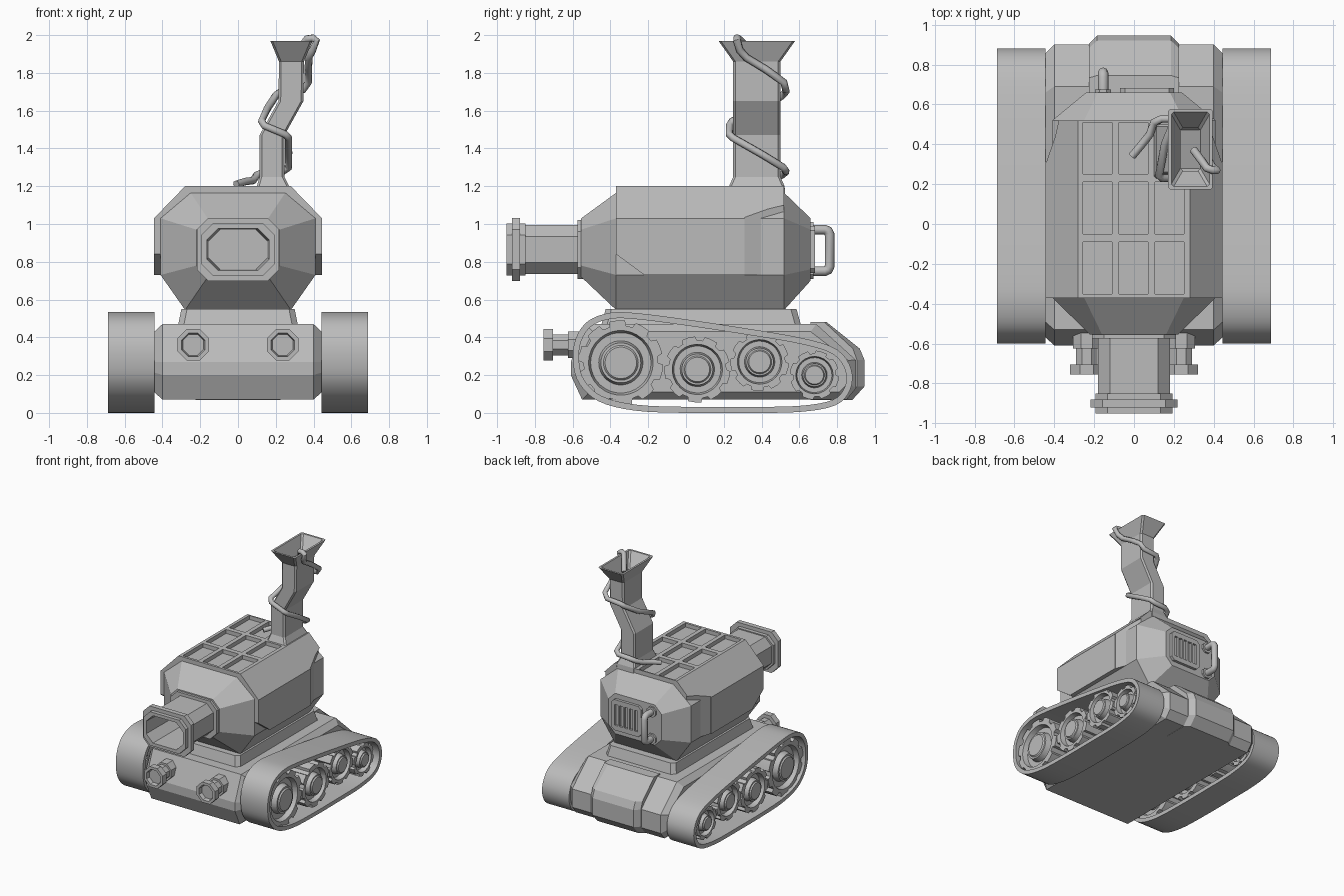
import bpy, bmesh, math
from mathutils import Vector

if "Cube" in bpy.data.objects:
    bpy.data.objects.remove(bpy.data.objects["Cube"])

grey = bpy.data.materials.new("plain grey")
grey.diffuse_color = (0.5, 0.5, 0.5, 1)
grey.use_nodes = True
grey.node_tree.nodes["Principled BSDF"].inputs["Base Color"].default_value = grey.diffuse_color


def finish(name, bm):
    bmesh.ops.recalc_face_normals(bm, faces=bm.faces)
    me = bpy.data.meshes.new(name)
    bm.to_mesh(me)
    bm.free()
    me.materials.append(grey)
    ob = bpy.data.objects.new(name, me)
    bpy.context.collection.objects.link(ob)
    return ob


def add_loft(bm, rings, closed=False):
    """Skin a list of point rings; cap both ends unless the loft is closed."""
    vs = [[bm.verts.new(p) for p in r] for r in rings]
    n = len(vs[0])
    pairs = list(zip(vs, vs[1:])) + ([(vs[-1], vs[0])] if closed else [])
    for a, b in pairs:
        for i in range(n):
            j = (i + 1) % n
            bm.faces.new((a[i], a[j], b[j], b[i]))
    if not closed:
        bm.faces.new(vs[0])
        bm.faces.new(vs[-1])


def loft(name, rings, closed=False):
    bm = bmesh.new()
    add_loft(bm, rings, closed)
    return finish(name, bm)


def at_x(x, pts): return [(x, a, b) for a, b in pts]
def at_y(y, pts): return [(a, y, b) for a, b in pts]
def at_z(z, pts): return [(a, b, z) for a, b in pts]


def octa(ca, cb, ha, hb, c, d=None):
    """Rectangle with cut corners."""
    d = c if d is None else d
    q = [(ha, hb - d), (ha - c, hb), (c - ha, hb), (-ha, hb - d),
         (-ha, d - hb), (c - ha, -hb), (ha - c, -hb), (ha, d - hb)]
    return [(ca + a, cb + b) for a, b in q]


def boxes(name, items):
    bm = bmesh.new()
    for x0, x1, y0, y1, z0, z1 in items:
        q = [(x0, y0), (x1, y0), (x1, y1), (x0, y1)]
        add_loft(bm, [at_z(z0, q), at_z(z1, q)])
    return finish(name, bm)


def cut(ob, cutter):
    cutter.hide_render = True
    m = ob.modifiers.new("cut", 'BOOLEAN')
    m.operation, m.solver, m.object = 'DIFFERENCE', 'EXACT', cutter
    bpy.context.view_layer.objects.active = ob
    bpy.ops.object.modifier_apply(modifier=m.name)
    bpy.data.objects.remove(cutter)


def smooth(ob, angle=35):
    bpy.ops.object.select_all(action='DESELECT')
    ob.select_set(True)
    bpy.context.view_layer.objects.active = ob
    bpy.ops.object.shade_smooth_by_angle(angle=math.radians(angle))


def tube(name, pts, r):
    cu = bpy.data.curves.new(name, 'CURVE')
    cu.dimensions, cu.bevel_depth, cu.bevel_resolution = '3D', r, 2
    cu.use_fill_caps = True
    sp = cu.splines.new('POLY')
    sp.points.add(len(pts) - 1)
    for p, co in zip(sp.points, pts):
        p.co = (*co, 1)
    cu.materials.append(grey)
    ob = bpy.data.objects.new(name, cu)
    bpy.context.collection.objects.link(ob)
    bpy.ops.object.select_all(action='DESELECT')
    ob.select_set(True)
    bpy.context.view_layer.objects.active = ob
    bpy.ops.object.convert(target='MESH')
    smooth(bpy.context.object, 50)


def catmull(pts, steps, closed=True):
    P = [Vector(p) for p in pts]
    n, out = len(P), []
    g = (lambda i: P[i % n]) if closed else (lambda i: P[min(max(i, 0), n - 1)])
    for i in range(n if closed else n - 1):
        a, b, c, d = g(i - 1), g(i), g(i + 1), g(i + 2)
        for k in range(steps):
            t = k / steps
            out.append(0.5 * (2 * b + (c - a) * t + (2 * a - 5 * b + 4 * c - d) * t * t
                              + (3 * b - a - 3 * c + d) * t ** 3))
    return out if closed else out + [P[-1]]


# Chassis with chamfered ends, rear bulge and turret plinth
prof = [(-.53, .47), (-.61, .27), (-.61, .20), (-.55, .07),
        (.85, .07), (.90, .13), (.90, .28), (.69, .47)]
small = [(.145 + (y - .145) * .945, .27 + (z - .27) * .8) for y, z in prof]
loft("chassis", [at_x(-.443, small), at_x(-.40, prof), at_x(.40, prof), at_x(.443, small)])
bulge = [(.66, .48), (.745, .48), (.92, .34), (.945, .28), (.945, .14), (.88, .068), (.66, .068)]
inner = [(.66 + (y - .66) * .86, z) for y, z in bulge]
loft("rear_bulge", [at_x(-.225, inner), at_x(-.185, bulge), at_x(.185, bulge), at_x(.225, inner)])
loft("turret_plinth", [at_z(.46, octa(0, .08, .318, .53, .03)), at_z(.55, octa(0, .08, .30, .505, .03))])

# Upper hull, tapering to both ends
main = [(.41, 1.03), (.25, 1.165), (-.25, 1.165), (-.41, 1.03),
        (-.41, .73), (-.28, .545), (.28, .545), (.41, .73)]
loft("hull", [at_y(-.555, octa(0, .875, .22, .155, .06)), at_y(-.37, main), at_y(.52, main),
              at_y(.66, octa(0, .865, .24, .165, .06))])

# Armour shell over the hull, with roof recesses and trimmed corners
sh = [(.445, .73), (.445, 1.03), (.28, 1.2), (-.28, 1.2), (-.445, 1.03), (-.445, .73)]
shell = loft("armour_shell", [at_y(-.37, sh), at_y(.52, sh)])
cut(shell, boxes("roof_cutter", [(-.255 + .18 * i, -.11 + .18 * i, -.35 + .3 * j, -.09 + .3 * j, 1.168, 1.3)
                                 for i in range(3) for j in range(3)]))
tri = [(-.40, .862), (-.18, .70), (-.40, .70)]
cut(shell, loft("front_cutter", [at_x(-.6, tri), at_x(.6, tri)]))
for s in (1, -1):
    cut(shell, loft("rear_cutter", [
        [(s * .44, .31, .6), (s * .6, .31, .6), (s * .6, .31, 1.05), (s * .44, .31, 1.05)],
        [(s * .36, .54, .6), (s * .6, .54, .6), (s * .6, .54, 1.105), (s * .36, .54, 1.105)]]))

# Hollow front barrel with flange and muzzle ring
bar = [(-.54, .21, .155), (-.575, .21, .155), (-.575, .18, .13), (-.85, .18, .13), (-.85, .192, .138),
       (-.88, .192, .138), (-.88, .218, .167), (-.92, .218, .167), (-.92, .192, .138),
       (-.95, .192, .138), (-.95, .165, .112), (-.58, .155, .105)]
loft("barrel", [at_y(y, octa(0, .865, a, b, .06)) for y, a, b in bar])

# Headlights
for s, side in ((1, "right"), (-1, "left")):
    lamp = [(-.54, .07), (-.625, .07), (-.625, .055), (-.705, .055), (-.705, .083),
            (-.755, .083), (-.755, .062), (-.725, .055)]
    loft(side + "_headlight", [at_y(y, octa(s * .237, .36, r, r, r * .586)) for y, r in lamp])

# Rear grille and handle
grille = loft("rear_grille", [at_y(.64, octa(.065, .865, .135, .125, .025)),
                              at_y(.682, octa(.065, .865, .135, .125, .025))])
cut(grille, boxes("slot_cutter", [(-.04 + .045 * i, -.01 + .045 * i, .665, .75, .78, .95) for i in range(5)]))
tube("rear_handle", [(-.155, .64, .97), (-.155, .735, .97), (-.155, .752, .963), (-.155, .76, .945),
                     (-.155, .76, .775), (-.155, .752, .757), (-.155, .735, .75), (-.155, .64, .75)], .026)
for z in (.97, .75):
    loft("handle_mount", [at_y(y, octa(-.155, z, .04, .04, .023)) for y in (.64, .675)])

# Bent hollow chimney: (centre x, z, half width x, half width y)
ch = [(.185, 1.16, .088, .15), (.185, 1.2, .085, .147), (.18, 1.25, .066, .125), (.18, 1.47, .066, .125),
      (.28, 1.65, .066, .125), (.283, 1.86, .066, .125), (.283, 1.97, .112, .203)]
inside = [(.283, 1.97, .096, .187), (.283, 1.86, .05, .108), (.28, 1.65, .05, .108), (.18, 1.47, .05, .108)]
loft("chimney", [at_z(z, octa(x, .375, a, b, .012)) for x, z, a, b in ch + inside])

# Cable winding up the chimney and over its rim
cable = [(-.01, .34, 1.21), (.04, .40, 1.225), (.08, .45, 1.23), (.10, .51, 1.26), (.14, .528, 1.275),
         (.24, .528, 1.28), (.268, .515, 1.30), (.268, .40, 1.37), (.268, .25, 1.455), (.25, .23, 1.475),
         (.14, .23, 1.52), (.125, .245, 1.545), (.155, .40, 1.61), (.20, .51, 1.68), (.225, .528, 1.70),
         (.345, .528, 1.71), (.372, .518, 1.75), (.372, .42, 1.82), (.375, .32, 1.88), (.395, .285, 1.92),
         (.415, .27, 1.97), (.395, .27, 1.985), (.365, .28, 1.98), (.33, .33, 1.93), (.30, .37, 1.88)]
tube("chimney_cable", cable, .02)

# Tracks and toothed wheels
path = [(-.40, .53), (-.52, .485), (-.585, .39), (-.598, .27), (-.565, .155), (-.46, .06), (-.27, .012),
        (0, 0), (.30, 0), (.60, .005), (.79, .04), (.868, .12), (.875, .23), (.80, .335),
        (.62, .395), (.30, .45), (0, .495), (-.25, .527)]
outer = catmull(path, 4)
n = len(outer)
band = []
for i, p in enumerate(outer):
    t = (outer[(i + 1) % n] - outer[i - 1]).normalized()
    band.append(p + Vector((-t.y, t.x)) * .032)
wheels = [(-.345, .265, .225, 10), (.06, .23, .175, 9), (.39, .27, .155, 9), (.68, .20, .13, 8)]


def gear(y, z, r, k, toothed):
    pts = []
    for i in range(k):
        for f, rr in ((0, .88), (.27, .88), (.35, 1), (.67, 1), (.92, 1)):
            a = 2 * math.pi * (i + f) / k
            q = r * (rr if toothed else 1)
            pts.append((y + q * math.cos(a), z + q * math.sin(a)))
    return pts


for s, side in ((1, "right"), (-1, "left")):
    smooth(loft(side + "_track", [at_x(s * .443, outer), at_x(s * .687, outer),
                                  at_x(s * .687, band), at_x(s * .443, band)], True))
    for i, (y, z, r, k) in enumerate(wheels):
        half = [(.10, 1, True), (.10, .76, False), (.06, .71, False), (.06, .52, False),
                (.105, .47, False), (.105, .41, False), (.115, .37, False)]
        seq = [(-d, f, g) for d, f, g in reversed(half)] + half
        smooth(loft(f"{side}_wheel_{i + 1}", [at_x(s * (.562 + d), gear(y, z, r * f, k, g))
                                              for d, f, g in seq]), 30)
